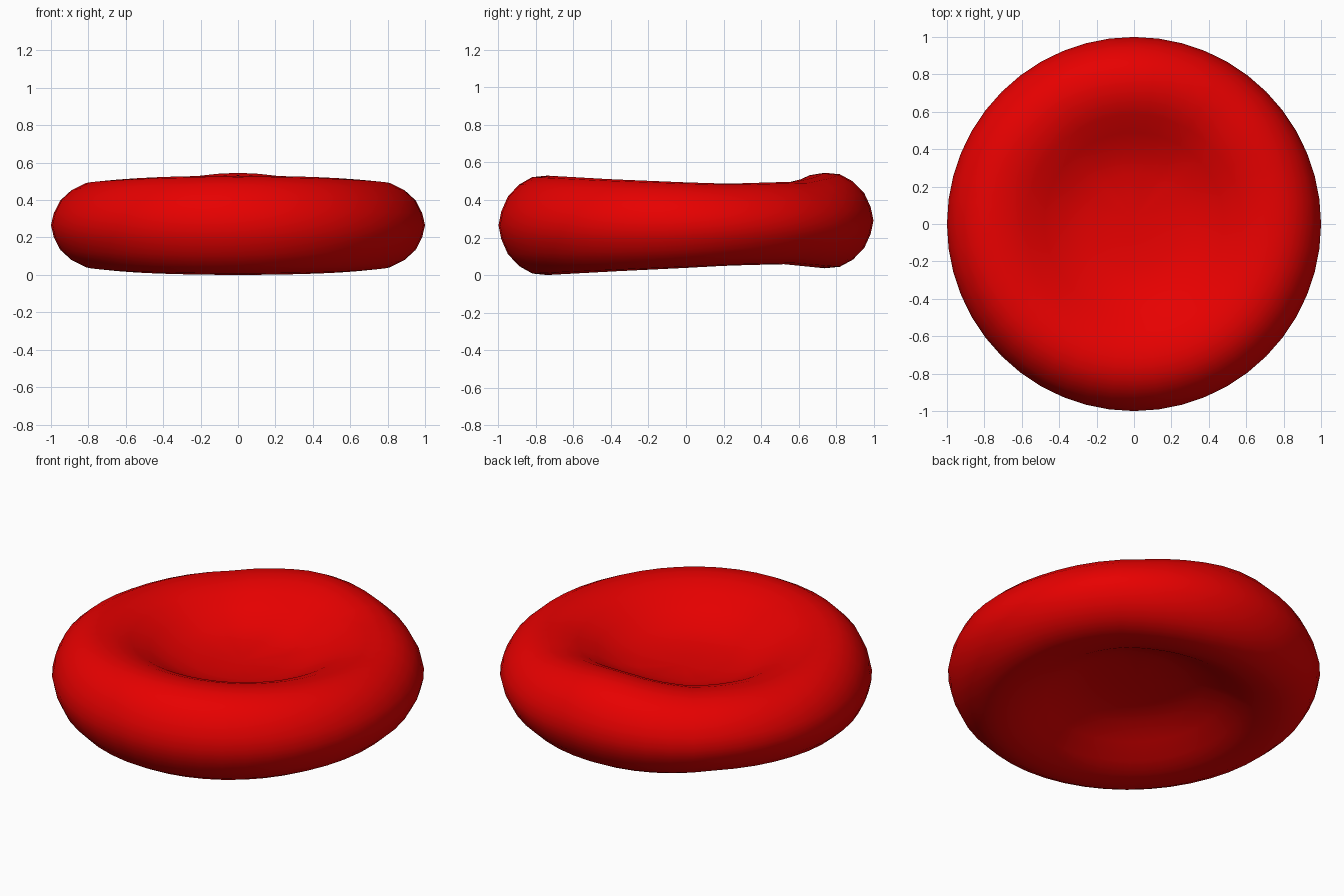
import bpy, bmesh
from math import sin, cos, pi

if "Cube" in bpy.data.objects:
    bpy.data.objects.remove(bpy.data.objects["Cube"])

# Half cross-section: radius, height (1 = top crest, -1 = bottom crest)
upper = [(0.12, 0.25), (0.25, 0.29), (0.37, 0.40), (0.48, 0.62), (0.58, 0.84),
         (0.66, 0.96), (0.74, 1.0), (0.82, 0.97), (0.89, 0.82), (0.95, 0.58), (0.985, 0.28)]
profile = upper + [(1.0, 0.0)] + [(r, -t) for r, t in reversed(upper)]
SEG = 48

# Crest heights around the rim, by sine of the angle (-1 = front, 1 = back)
TOP = [(-1, 0.53), (-0.55, 0.511), (0, 0.494), (0.3, 0.487), (0.8, 0.498), (0.95, 0.525), (1, 0.545)]
BOTTOM = [(-1, 0.0), (-0.5, 0.02), (0, 0.038), (0.3, 0.05), (0.7, 0.058), (1, 0.036)]


def lookup(table, s):
    for (a, u), (b, v) in zip(table, table[1:]):
        if s <= b:
            return u + (v - u) * (s - a) / (b - a)
    return table[-1][1]


def height(r, t, a):
    k = min(1, r / 0.7)
    top, bottom = lookup(TOP, sin(a)), lookup(BOTTOM, sin(a))
    mid = 0.27 + ((top + bottom) / 2 - 0.27) * k
    half = 0.24 + ((top - bottom) / 2 - 0.24) * k
    return mid + half * t


# Biconcave disc
bm = bmesh.new()
rings = []
for r, t in profile:
    shift = 0.03 * max(0, 1 - r / 0.7)
    rings.append([bm.verts.new((r * cos(a), r * sin(a) + shift, height(r, t, a)))
                  for a in (2 * pi * i / SEG for i in range(SEG))])
for lo, hi in zip(rings, rings[1:]):
    for i in range(SEG):
        j = (i + 1) % SEG
        bm.faces.new((lo[i], hi[i], hi[j], lo[j]))

# Dimple centres
for ring, t in ((rings[0], 0.24), (rings[-1], -0.24)):
    c = bm.verts.new((0, 0.03, height(0, t, 0)))
    for i in range(SEG):
        bm.faces.new((c, ring[i], ring[(i + 1) % SEG]))
bmesh.ops.recalc_face_normals(bm, faces=bm.faces)

mesh = bpy.data.meshes.new("blood_cell")
bm.to_mesh(mesh)
bm.free()
mesh.shade_smooth()
cell = bpy.data.objects.new("blood_cell", mesh)
bpy.context.collection.objects.link(cell)

# Red surface
red = bpy.data.materials.new("red")
red.diffuse_color = (0.8, 0.0, 0.0, 1)
red.use_nodes = True
red.node_tree.nodes["Principled BSDF"].inputs["Base Color"].default_value = red.diffuse_color
mesh.materials.append(red)
